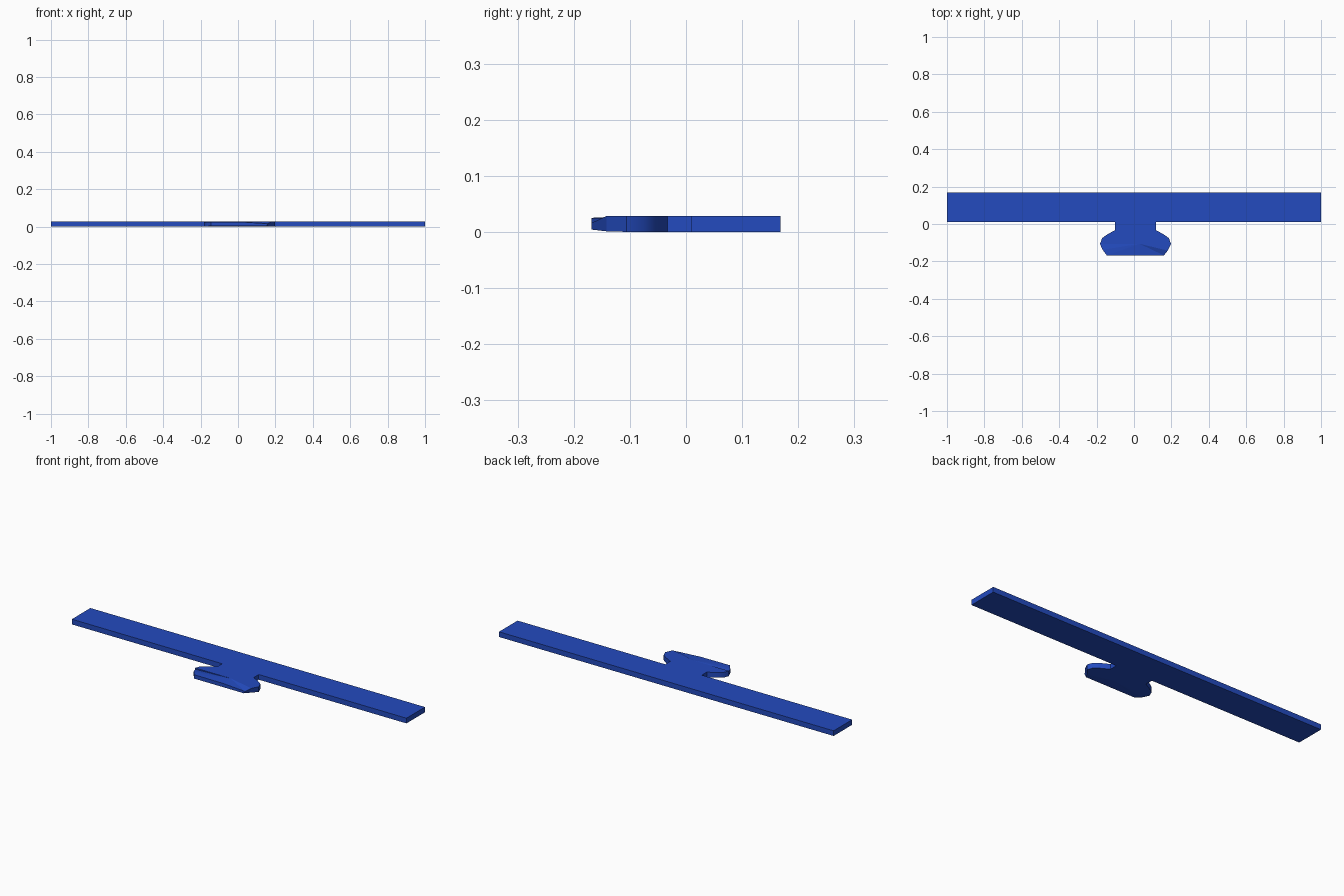
import bpy, bmesh, math

if "Cube" in bpy.data.objects:
    bpy.data.objects.remove(bpy.data.objects["Cube"])

blue = bpy.data.materials.new("royal_blue")
blue.diffuse_color = (0.017, 0.07, 0.52, 1)
blue.use_nodes = True
blue.node_tree.nodes["Principled BSDF"].inputs["Base Color"].default_value = blue.diffuse_color
T = 0.028  # plate thickness


def prism(name, bottom, top, smooth=False):
    """Closed solid between two matching rings of (x, y, z)."""
    bm = bmesh.new()
    b = [bm.verts.new(p) for p in bottom]
    t = [bm.verts.new(p) for p in top]
    n = len(b)
    bm.faces.new(b[::-1])
    bm.faces.new(t)
    for i in range(n):
        j = (i + 1) % n
        bm.faces.new((b[i], b[j], t[j], t[i]))
    bmesh.ops.triangulate(bm, faces=[f for f in bm.faces if len(f.verts) > 4])
    bmesh.ops.recalc_face_normals(bm, faces=bm.faces)
    me = bpy.data.meshes.new(name)
    bm.to_mesh(me)
    bm.free()
    me.materials.append(blue)
    ob = bpy.data.objects.new(name, me)
    bpy.context.collection.objects.link(ob)
    if smooth:
        bpy.ops.object.select_all(action='DESELECT')
        ob.select_set(True)
        bpy.context.view_layer.objects.active = ob
        bpy.ops.object.shade_smooth_by_angle(angle=math.radians(40))
    return ob


def flat(points, z):
    return [(x, y, z) for x, y in points]


# Long straight bar
bar = [(-1, 0.01), (1, 0.01), (1, 0.168), (-1, 0.168)]
prism("long_bar", flat(bar, 0), flat(bar, T))

# Neck flaring into the tab, centred slightly right of the bar's middle
half = [(0.109, 0.01), (0.109, -0.033), (0.15, -0.055),
        (0.178, -0.075), (0.190, -0.106)]
cx = 0.008
tab = [(cx - x, y) for x, y in half] + [(cx + x, y) for x, y in half[::-1]]
prism("neck_and_tab", flat(tab, 0), flat(tab, T), smooth=True)

# Front lip: steps down at the left, bevelled off at the front right
lip_top = [(-0.182, -0.106, 0.021), (-0.168, -0.138, 0.025),
           (-0.145, -0.168, 0.025), (0.03, -0.168, 0.024),
           (0.160, -0.168, 0.016), (0.180, -0.142, T),
           (0.198, -0.106, T), (0.03, -0.106, T)]
lip_bottom = [(-0.182, -0.106, 0), (-0.168, -0.138, 0.001),
              (-0.145, -0.168, 0.004), (0.03, -0.168, 0.004),
              (0.152, -0.168, 0.004), (0.168, -0.142, 0.001),
              (0.198, -0.106, 0), (0.03, -0.106, 0)]
prism("front_lip", lip_bottom, lip_top)
